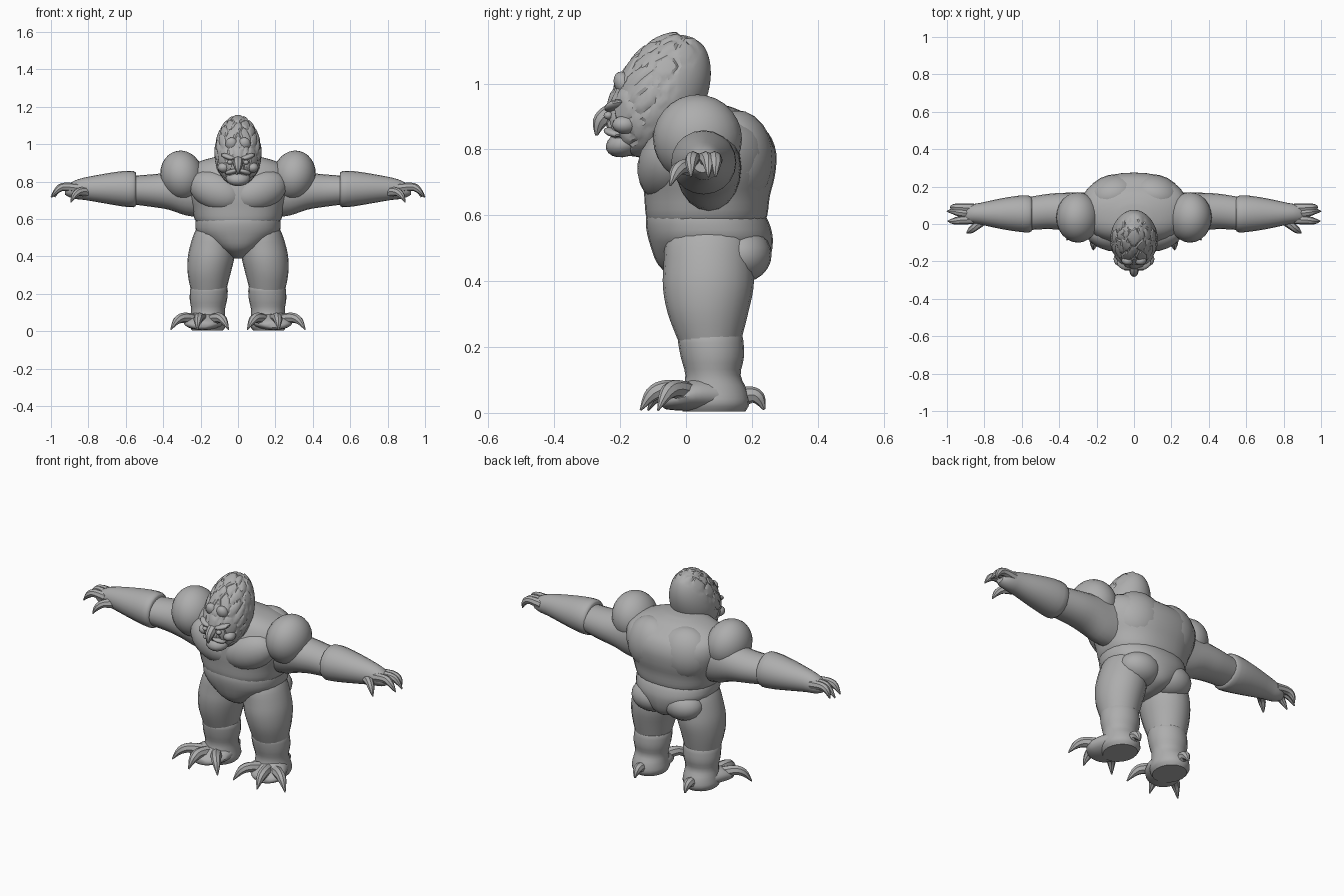
import bpy, bmesh, math, random
from mathutils import Vector, Matrix

if "Cube" in bpy.data.objects:
    bpy.data.objects.remove(bpy.data.objects["Cube"])

random.seed(4)
hide = bpy.data.materials.new("grey hide")
hide.diffuse_color = (0.42, 0.42, 0.42, 1)
hide.use_nodes = True
hide.node_tree.nodes["Principled BSDF"].inputs["Base Color"].default_value = hide.diffuse_color


def finish(name, bm, mirror=False, angle=38):
    bmesh.ops.recalc_face_normals(bm, faces=bm.faces)
    me = bpy.data.meshes.new(name)
    bm.to_mesh(me)
    bm.free()
    ob = bpy.data.objects.new(name, me)
    bpy.context.collection.objects.link(ob)
    me.materials.append(hide)
    bpy.ops.object.select_all(action='DESELECT')
    ob.select_set(True)
    bpy.context.view_layer.objects.active = ob
    bpy.ops.object.shade_smooth_by_angle(angle=math.radians(angle))
    if mirror:
        ob.modifiers.new("mirror", 'MIRROR').use_mirror_merge = False
    return ob


def smooth_keys(keys, steps):
    """Catmull-Rom interpolation between key rings."""
    out = []
    for i in range(len(keys) - 1):
        p0, p1 = keys[max(i - 1, 0)], keys[i]
        p2, p3 = keys[i + 1], keys[min(i + 2, len(keys) - 1)]
        for s in range(steps):
            t = s / steps
            out.append([0.5 * (2 * b + (c - a) * t + (2 * a - 5 * b + 4 * c - d) * t * t
                               + (3 * b - a - 3 * c + d) * t ** 3)
                        for a, b, c, d in zip(p0, p1, p2, p3)])
    return out + [list(keys[-1])]


def loft(name, keys, u, v, mirror=True, sides=20, steps=3, power=2.0):
    """Rings (cx, cy, cz, ru, rv) in the fixed plane u, v."""
    bm = bmesh.new()
    u, v = Vector(u), Vector(v)
    rings = []
    for cx, cy, cz, ru, rv in smooth_keys(keys, steps):
        ring = []
        for k in range(sides):
            a = math.tau * k / sides
            c, s = math.cos(a), math.sin(a)
            c = math.copysign(abs(c) ** (2 / power), c)
            s = math.copysign(abs(s) ** (2 / power), s)
            ring.append(bm.verts.new(Vector((cx, cy, cz)) + u * c * ru + v * s * rv))
        rings.append(ring)
    for a, b in zip(rings, rings[1:]):
        for k in range(sides):
            n = (k + 1) % sides
            bm.faces.new((a[k], a[n], b[n], b[k]))
    bm.faces.new(rings[0])
    bm.faces.new(rings[-1])
    return finish(name, bm, mirror)


def span(z, x0, x1, y0, y1):
    """Horizontal ring from its extents."""
    return ((x0 + x1) / 2, (y0 + y1) / 2, z, (x1 - x0) / 2, (y1 - y0) / 2)


def claw(name, pts, radii, mirror=True):
    """Tapered tube swept along a bent path."""
    keys = smooth_keys([(*p, r) for p, r in zip(pts, radii)], 4)
    bm = bmesh.new()
    rings = []
    for i, k in enumerate(keys):
        a, b = keys[max(i - 1, 0)], keys[min(i + 1, len(keys) - 1)]
        t = (Vector(b[:3]) - Vector(a[:3])).normalized()
        side = t.cross(Vector((0, 0, 1))).normalized()
        up = side.cross(t)
        rings.append([bm.verts.new(Vector(k[:3]) + k[3] * (side * math.cos(math.tau * j / 8)
                      + up * math.sin(math.tau * j / 8))) for j in range(8)])
    for a, b in zip(rings, rings[1:]):
        for j in range(8):
            bm.faces.new((a[j], a[(j + 1) % 8], b[(j + 1) % 8], b[j]))
    bm.faces.new(rings[0])
    bm.faces.new(rings[-1])
    return finish(name, bm, mirror)


def blob(name, loc, size, tilt=(0, 0, 0), mirror=True, seg=20):
    """Ellipsoid, tilted by degrees about x, y, z."""
    bm = bmesh.new()
    bmesh.ops.create_uvsphere(bm, u_segments=seg, v_segments=seg // 2 + 2, radius=1)
    rot = Matrix.Identity(4)
    for a, axis in zip(tilt, 'XYZ'):
        rot = Matrix.Rotation(math.radians(a), 4, axis) @ rot
    bm.transform(Matrix.Translation(loc) @ rot @ Matrix.Diagonal((*size, 1)))
    return finish(name, bm, mirror)


X, Y, Z = (1, 0, 0), (0, 1, 0), (0, 0, 1)

# trunk: wedge-shaped hips, then the barrel chest
loft("hips", [span(.388, -.025, .025, .02, .13), span(.41, -.06, .06, -.035, .215),
              span(.45, -.13, .13, -.085, .25), span(.52, -.215, .215, -.112, .264),
              span(.57, -.228, .228, -.122, .255), span(.60, -.225, .225, -.12, .24)],
     X, Y, mirror=False, sides=28, power=2.2)
loft("chest", [span(.57, -.21, .21, -.11, .235), span(.60, -.232, .232, -.122, .247),
               span(.66, -.25, .25, -.127, .255), span(.72, -.275, .275, -.132, .27),
               span(.79, -.29, .29, -.128, .274), span(.85, -.28, .28, -.105, .25),
               span(.89, -.24, .24, -.085, .20), span(.92, -.17, .17, -.06, .16),
               span(.94, -.08, .08, -.03, .10)], X, Y, mirror=False, sides=32, power=2.25)
blob("pectoral", (.12, -.06, .75), (.15, .085, .10), (0, -22, 12))
blob("back_muscle", (.11, .15, .77), (.15, .115, .15), (0, 0, -14))
blob("buttock", (.10, .165, .48), (.115, .095, .085))
blob("neck", (0, -.03, .87), (.13, .12, .09), mirror=False)

# arms
blob("shoulder", (.30, .035, .832), (.115, .135, .135), (0, 12, 0), seg=24)
loft("upper_arm", [(.20, .07, .75, .10, .14), (.28, .068, .745, .10, .125),
                   (.37, .067, .75, .10, .10), (.46, .067, .752, .094, .087),
                   (.57, .055, .755, .088, .076)], Y, Z)
loft("forearm", [(.545, .053, .76, .085, .085), (.56, .053, .76, .098, .097),
                 (.62, .055, .762, .096, .094), (.72, .055, .763, .08, .078),
                 (.82, .055, .762, .058, .06), (.87, .055, .757, .05, .05),
                 (.905, .052, .752, .042, .034), (.925, .05, .75, .025, .02)], Y, Z, steps=2)
for n, (y0, y1, tip) in enumerate([(.085, .09, .98), (.055, .068, 1.0), (.025, .015, .995)]):
    claw("finger_claw_%d" % n, [(.86, y0, .765), (.93, (y0 + y1) / 2, .772),
                                (.965, y1, .755), (tip, y1, .717)], [.026, .022, .017, .003])
claw("thumb_claw", [(.81, .02, .745), (.85, -.015, .745), (.875, -.035, .725),
                    (.893, -.048, .69)], [.028, .022, .017, .003])

# legs
loft("thigh", [span(.58, .03, .20, -.02, .17), span(.53, .01, .232, -.06, .20),
               span(.45, .015, .258, -.068, .205), span(.38, .022, .27, -.07, .205),
               span(.30, .042, .268, -.055, .188), span(.21, .065, .25, -.02, .165)], X, Y)
loft("shin", [span(.238, .065, .245, -.012, .163), span(.228, .055, .255, -.025, .173),
              span(.17, .058, .258, -.016, .176), span(.115, .07, .25, -.002, .166),
              span(.07, .068, .255, -.01, .185), span(.03, .065, .26, -.02, .193),
              span(.004, .08, .245, -.01, .18)], X, Y)
loft("foot", [(.165, .15, .05, .07, .045), (.168, .09, .055, .092, .05),
              (.178, .03, .055, .105, .05), (.19, -.02, .045, .10, .038),
              (.195, -.06, .035, .065, .024), (.195, -.072, .033, .035, .014)], X, Z)
toes = [[(.22, .02, .055), (.285, -.03, .072), (.325, -.06, .058), (.36, -.085, .008)],
        [(.19, .01, .06), (.208, -.06, .072), (.214, -.105, .055), (.218, -.138, .008)],
        [(.15, .02, .055), (.105, -.05, .072), (.078, -.085, .058), (.05, -.115, .008)]]
for n, path in enumerate(toes):
    claw("toe_claw_%d" % n, path, [.034, .028, .022, .003])
claw("heel_claw", [(.16, .16, .045), (.16, .20, .055), (.16, .222, .042), (.16, .238, .01)],
     [.03, .025, .02, .004])

# head: tilted egg with plates divided by grooves on the face and sides
bm = bmesh.new()
bmesh.ops.create_icosphere(bm, subdivisions=5, radius=1)
seeds = [Vector([random.gauss(0, 1) for _ in range(3)]).normalized() for _ in range(75)]
axis = Vector((0, .205, .365)).normalized()
front = Vector((0, -axis.z, axis.y))
for v in bm.verts:
    p = v.co.copy()
    q = Vector((abs(p.x), p.y, p.z))
    d = sorted((q - s).length for s in seeds if s.x > -.1)
    edge = min((d[1] - d[0]) / .09, 1)
    mask = max(0, min(1, (-p.y + .35) * 2.5))
    depth = 1 - .05 * mask * (1 - edge)
    low = max(0, -p.z)
    wide = .128 * (1 - .10 * max(0, p.z))
    deep = .135 + (.02 * low if p.y < 0 else -.02 * low)
    v.co = (Vector((0, -.08, .965)) + axis * p.z * .207 * depth
            + front * -p.y * deep * depth + Vector((p.x * wide * depth, 0, 0)))
finish("head", bm, angle=25)

# face
blob("forehead_plate", (.034, -.19, 1.0), (.034, .028, .038), (25, 0, 0), seg=14)
blob("brow", (.05, -.215, .932), (.046, .03, .015), (0, -18, 24), seg=14)
blob("eye", (.043, -.236, .903), (.015, .014, .012), seg=12)
blob("cheek", (.075, -.185, .875), (.034, .04, .028), (0, 0, 20), seg=14)
blob("jaw", (0, -.185, .818), (.065, .06, .04), (18, 0, 0), mirror=False, seg=16)
blob("lip", (.035, -.222, .852), (.038, .025, .013), (0, 14, 30), seg=14)
claw("beak", [(0, -.19, .92), (0, -.235, .908), (0, -.262, .882), (0, -.272, .842)],
     [.03, .027, .022, .004], mirror=False)
